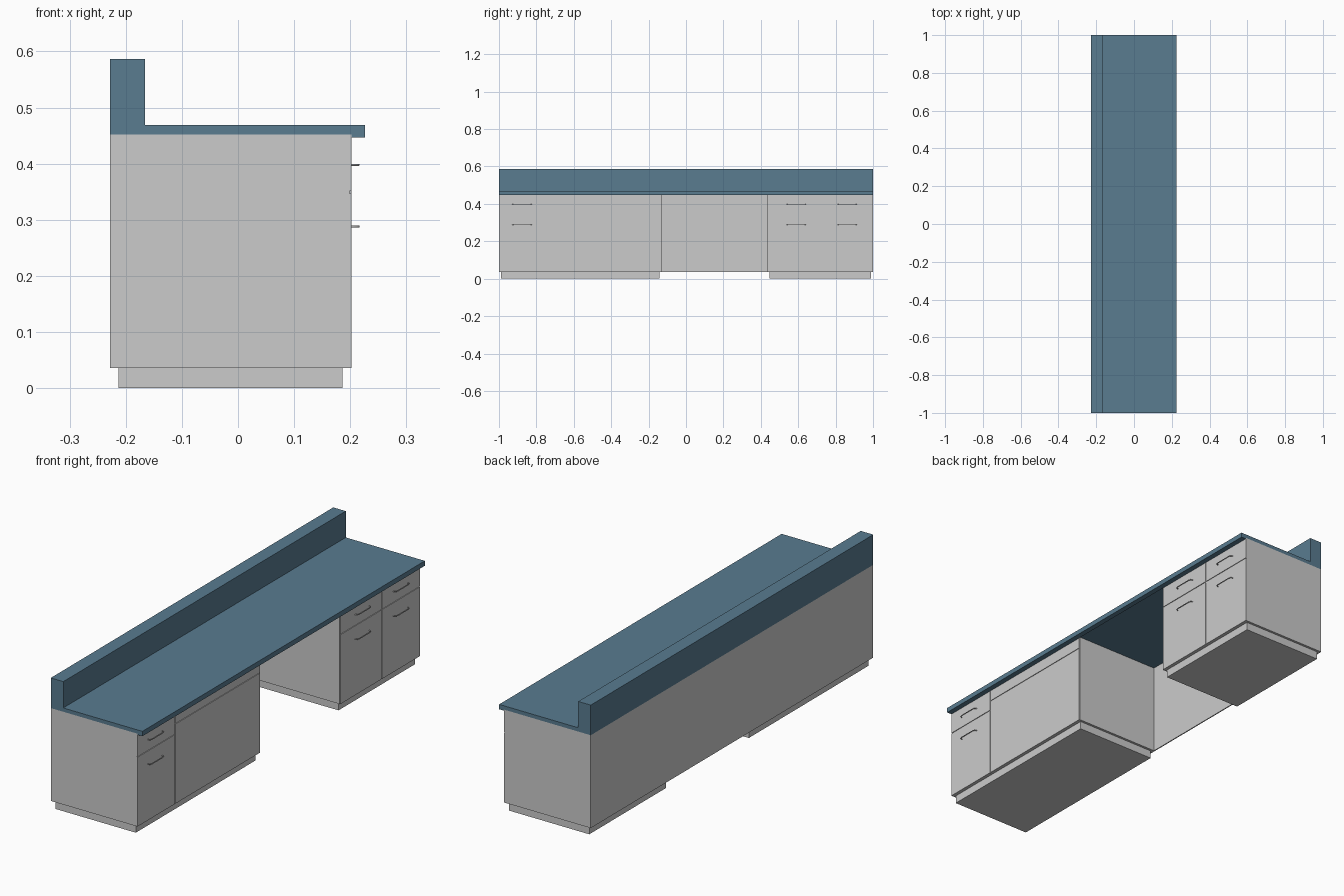
import bpy, bmesh

if "Cube" in bpy.data.objects:
    bpy.data.objects.remove(bpy.data.objects["Cube"])

BACK, FRONT = -0.228, 0.202      # cabinet depth range
BASE, TOP = 0.036, 0.452         # cabinet height range
SKIN = 0.003                     # thickness of drawer and door fronts
GAP = 0.005                      # gap between fronts

blue = bpy.data.materials.new("blue_counter")
blue.diffuse_color = (0.1, 0.2, 0.28, 1)
blue.use_nodes = True
blue.node_tree.nodes["Principled BSDF"].inputs["Base Color"].default_value = blue.diffuse_color


def add_mesh(name, bm):
    bmesh.ops.recalc_face_normals(bm, faces=bm.faces)
    mesh = bpy.data.meshes.new(name)
    bm.to_mesh(mesh)
    bm.free()
    obj = bpy.data.objects.new(name, mesh)
    bpy.context.collection.objects.link(obj)
    return obj


def box(name, x0, x1, y0, y1, z0, z1):
    bm = bmesh.new()
    bmesh.ops.create_cube(bm, size=1)
    for v in bm.verts:
        v.co = (x1 if v.co.x > 0 else x0,
                y1 if v.co.y > 0 else y0,
                z1 if v.co.z > 0 else z0)
    return add_mesh(name, bm)


def extrude_profile(name, points, y0, y1):
    bm = bmesh.new()
    face = bm.faces.new([bm.verts.new((x, y0, z)) for x, z in points])
    new = bmesh.ops.extrude_face_region(bm, geom=[face])["geom"]
    verts = [g for g in new if isinstance(g, bmesh.types.BMVert)]
    bmesh.ops.translate(bm, verts=verts, vec=(0, y1 - y0, 0))
    return add_mesh(name, bm)


def handle(name, y, z):
    # bent bar with sloping ends
    curve = bpy.data.curves.new(name, 'CURVE')
    curve.dimensions = '3D'
    curve.bevel_depth = 0.002
    curve.bevel_resolution = 1
    curve.use_fill_caps = True
    path = [(FRONT - 0.001, -0.051), (0.211, -0.047), (0.215, -0.038),
            (0.215, 0.038), (0.211, 0.047), (FRONT - 0.001, 0.051)]
    spline = curve.splines.new('POLY')
    spline.points.add(len(path) - 1)
    for p, (px, py) in zip(spline.points, path):
        p.co = (px, y + py, z, 1)
    obj = bpy.data.objects.new(name, curve)
    bpy.context.collection.objects.link(obj)


def front_column(name, y0, y1, split, handle_y=None):
    # drawer above a door, with optional handles
    box(name + "_drawer", FRONT - SKIN, FRONT, y0, y1, split + GAP / 2, TOP)
    box(name + "_door", FRONT - SKIN, FRONT, y0, y1, BASE, split - GAP / 2)
    if handle_y is not None:
        handle(name + "_drawer_handle", handle_y, 0.398)
        handle(name + "_door_handle", handle_y, 0.288)


# Cabinet bodies and recessed plinths
for side, y0, y1 in (("left", -1, -0.13), ("right", 0.435, 1)):
    box(side + "_cabinet", BACK, FRONT - SKIN, y0, y1, BASE, TOP)
    box(side + "_plinth", -0.213, 0.186, y0 + 0.011, y1 - 0.011, 0, BASE)

# Panel closing the back of the knee space
box("knee_space_back", BACK, BACK + 0.005, -0.13, 0.435, BASE, TOP)

# Drawer and door fronts
h = GAP / 2
front_column("narrow_left", -1, -0.735 - h, 0.349, -0.877)
front_column("wide_left", -0.735 + h, -0.13 - h, 0.395)
front_column("inner_right", 0.435 + h, 0.728 - h, 0.349, 0.59)
front_column("outer_right", 0.728 + h, 1, 0.349, 0.862)

# Countertop with front lip and backsplash
counter = extrude_profile("countertop", [
    (BACK, TOP), (FRONT, TOP), (FRONT, 0.447), (0.226, 0.447),
    (0.226, 0.469), (-0.166, 0.469), (-0.166, 0.587), (BACK, 0.587)], -1, 1)
counter.data.materials.append(blue)
